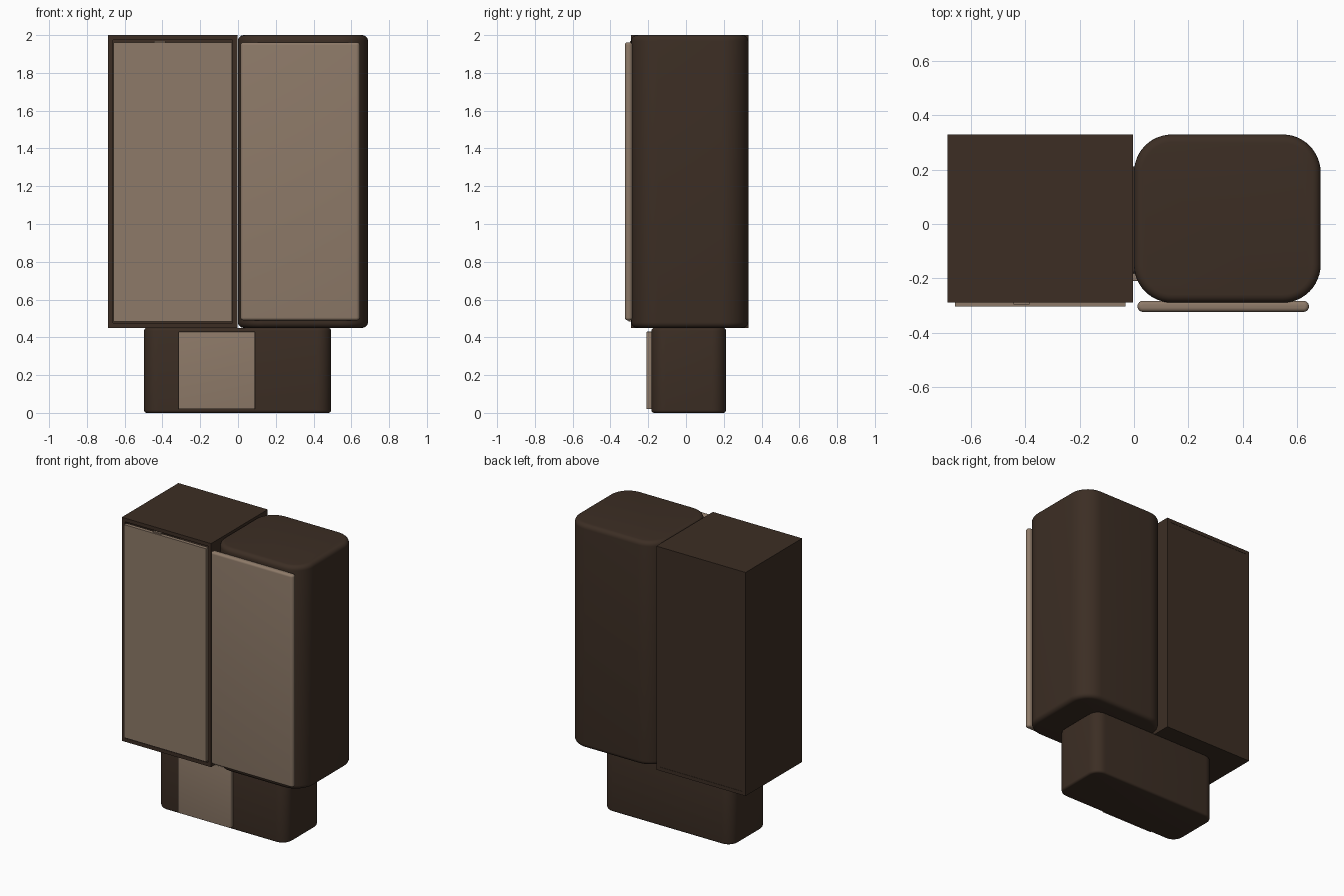
import bpy, bmesh, math

if "Cube" in bpy.data.objects:
    bpy.data.objects.remove(bpy.data.objects["Cube"])


def material(name, rgb):
    m = bpy.data.materials.new(name)
    m.diffuse_color = (*rgb, 1)
    m.use_nodes = True
    m.node_tree.nodes["Principled BSDF"].inputs["Base Color"].default_value = m.diffuse_color
    return m


DARK = material("dark_walnut", (0.045, 0.027, 0.0175))
LIGHT = material("pale_taupe", (0.27, 0.195, 0.14))


def box(name, x, y, z, mat, corner=0, edge=0, segments=8):
    """Box from ranges; corner rounds upright edges, edge rounds top and bottom rims."""
    bm = bmesh.new()
    bmesh.ops.create_cube(bm, size=1)
    for v in bm.verts:
        for i, (a, b) in enumerate((x, y, z)):
            v.co[i] = a if v.co[i] < 0 else b
    if corner:
        upright = [e for e in bm.edges if abs(e.verts[0].co.z - e.verts[1].co.z) > 0.01]
        bmesh.ops.bevel(bm, geom=upright, offset=corner, segments=segments,
                        profile=0.5, affect='EDGES')
    if edge:
        rims = [e for e in bm.edges if abs(e.verts[0].co.z - e.verts[1].co.z) < 1e-5]
        bmesh.ops.bevel(bm, geom=rims, offset=edge, segments=5,
                        profile=0.5, affect='EDGES')
    bmesh.ops.recalc_face_normals(bm, faces=bm.faces)
    me = bpy.data.meshes.new(name)
    bm.to_mesh(me)
    bm.free()
    me.materials.append(mat)
    ob = bpy.data.objects.new(name, me)
    bpy.context.collection.objects.link(ob)
    if corner or edge:
        bpy.ops.object.select_all(action='DESELECT')
        ob.select_set(True)
        bpy.context.view_layer.objects.active = ob
        bpy.ops.object.shade_smooth_by_angle(angle=math.radians(40))
    return ob


# square cabinet: boards around a hollow core
x0, x1, y0, y1, z0, z1, t = -0.688, -0.003, -0.29, 0.33, 0.45, 2.0, 0.025
box("cabinet_left_side", (x0, x0 + t), (y0, y1), (z0, z1), DARK)
box("cabinet_right_side", (x1 - t, x1), (y0, y1), (z0, z1), DARK)
box("cabinet_top", (x0 + t, x1 - t), (y0, y1), (z1 - t, z1), DARK)
box("cabinet_bottom", (x0 + t, x1 - t), (y0, y1), (z0, z0 + t), DARK)
box("cabinet_back", (x0 + t, x1 - t), (y1 - t, y1 - 0.002), (z0 + t, z1 - t), DARK)

# its flat door, with a small catch above
box("square_door", (-0.66, -0.031), (-0.305, -0.28), (0.485, 1.962), LIGHT)
box("door_catch", (-0.445, -0.385), (-0.297, -0.282), (1.962, 1.97), LIGHT, 0.003)

# rounded cabinet and its soft-edged door
box("rounded_cabinet", (0.0, 0.688), (-0.29, 0.33), (0.45, 2.0), DARK, 0.14, 0.03, 12)
box("rounded_door", (0.013, 0.645), (-0.324, -0.283), (0.49, 1.962), LIGHT, 0.02, 0.015)

# pedestal base with its front panel
box("pedestal", (-0.497, 0.493), (-0.183, 0.212), (0.0, 0.45), DARK, 0.075, 0.015)
box("pedestal_panel", (-0.315, 0.09), (-0.21, -0.18), (0.02, 0.43), LIGHT, 0.006, 0.004)
